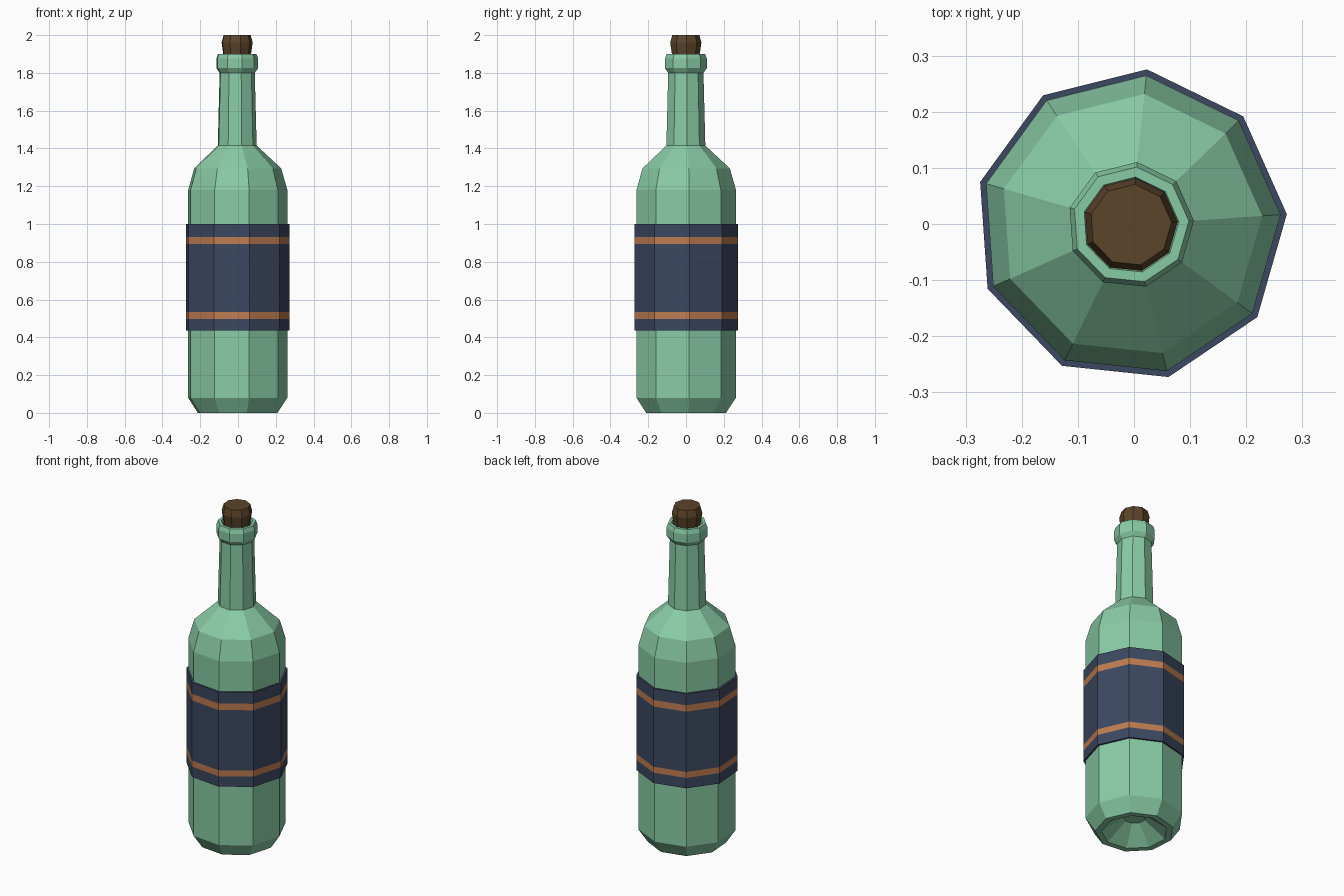
import bpy, bmesh, math

if "Cube" in bpy.data.objects:
    bpy.data.objects.remove(bpy.data.objects["Cube"])

SIDES = 9
START = math.radians(4)
CX, CY = -0.006, -0.002


def material(name, rgb):
    m = bpy.data.materials.new(name)
    m.diffuse_color = (*rgb, 1)
    m.use_nodes = True
    m.node_tree.nodes["Principled BSDF"].inputs["Base Color"].default_value = m.diffuse_color
    return m


def lathe(name, profile, mats, bands=(), loop=False):
    """Revolve (radius, z) points; closed by end caps, or joined as a loop."""
    bm = bmesh.new()
    rings = []
    for r, z in profile:
        rings.append([bm.verts.new((CX + r * math.cos(START + math.tau * i / SIDES),
                                    CY + r * math.sin(START + math.tau * i / SIDES), z))
                      for i in range(SIDES)])
    n = len(rings)
    for k in range(n if loop else n - 1):
        a, b = rings[k], rings[(k + 1) % n]
        for i in range(SIDES):
            j = (i + 1) % SIDES
            f = bm.faces.new((a[i], a[j], b[j], b[i]))
            f.material_index = 1 if k in bands else 0
    if not loop:
        bm.faces.new(rings[0][::-1])
        bm.faces.new(rings[-1])
    bmesh.ops.recalc_face_normals(bm, faces=bm.faces)
    me = bpy.data.meshes.new(name)
    bm.to_mesh(me)
    bm.free()
    for m in mats:
        me.materials.append(m)
    ob = bpy.data.objects.new(name, me)
    bpy.context.collection.objects.link(ob)
    return ob


glass = material("green_glass", (0.25, 0.6, 0.38))
navy = material("navy_paper", (0.045, 0.065, 0.12))
copper = material("copper_stripe", (0.51, 0.2, 0.08))
cork = material("cork_brown", (0.107, 0.058, 0.023))

# Bottle: hollow base, body, shoulder, neck, lip and mouth recess
lathe("bottle", [(0.06, 0.09), (0.18, 0.0), (0.215, 0.0), (0.268, 0.08),
                 (0.268, 1.18), (0.235, 1.295), (0.105, 1.415), (0.095, 1.80),
                 (0.113, 1.825), (0.113, 1.875), (0.104, 1.90),
                 (0.086, 1.90), (0.078, 1.87)], [glass])

# Label sleeve with two stripes
lathe("label", [(0.262, 0.435), (0.279, 0.435), (0.279, 0.497), (0.279, 0.533),
                (0.279, 0.893), (0.279, 0.932), (0.279, 1.0), (0.262, 1.0)],
      [navy, copper], bands=(2, 4), loop=True)

# Stopper
lathe("cork", [(0.072, 1.86), (0.075, 1.90), (0.084, 1.96), (0.073, 2.0)], [cork])
